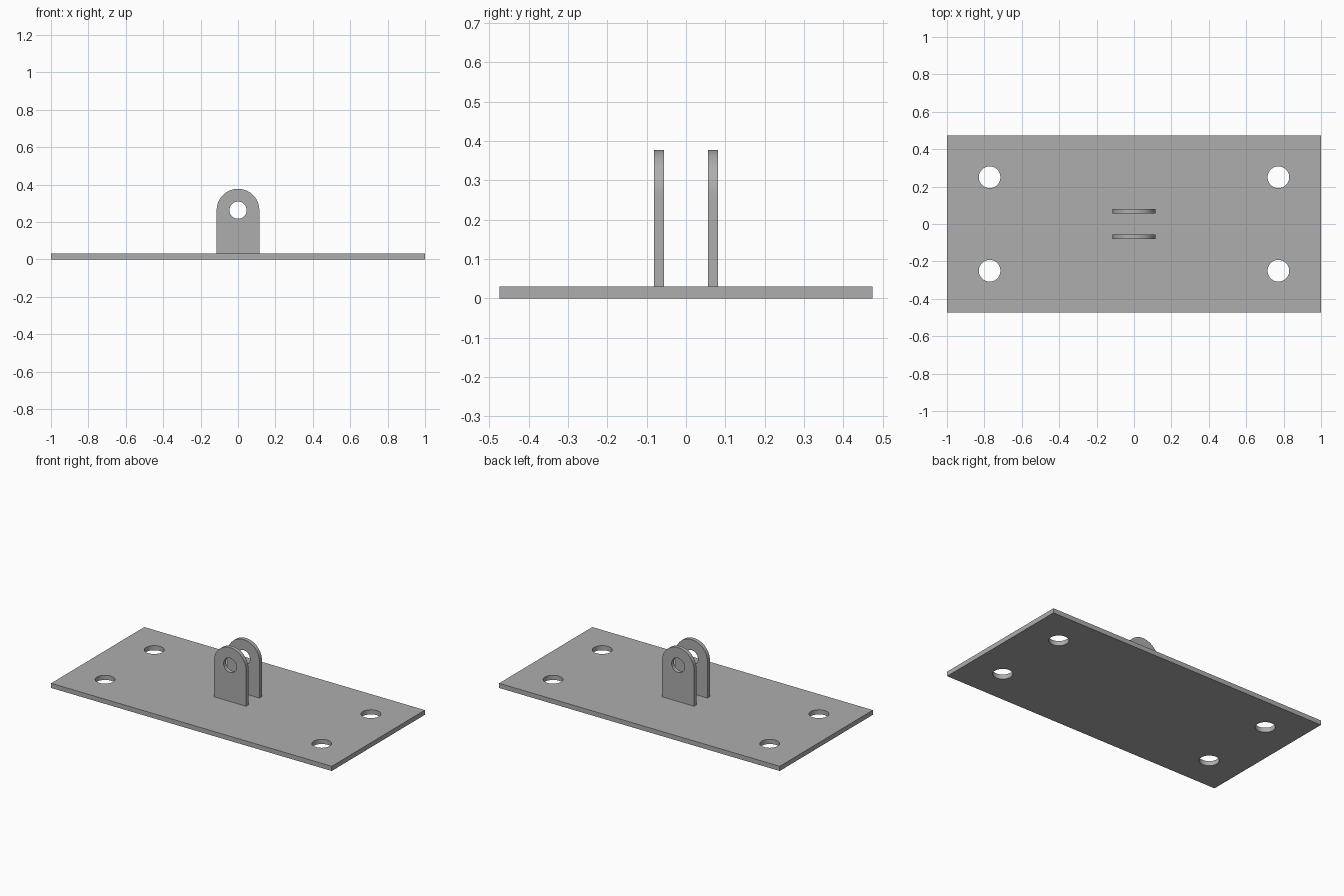
import bpy, bmesh
from math import pi, sin, cos, radians
from mathutils import Matrix

cube = bpy.data.objects.get("Cube")
if cube:
    bpy.data.objects.remove(cube, do_unlink=True)

steel = bpy.data.materials.new("grey_steel")
steel.use_nodes = True
grey = (0.42, 0.42, 0.42, 1)
steel.diffuse_color = grey
steel.node_tree.nodes["Principled BSDF"].inputs["Base Color"].default_value = grey


def arc(cx, cy, r, start=0.0, sweep=2 * pi, steps=48):
    """Points along an arc; a full circle leaves out the repeated end point."""
    count = steps if sweep >= 2 * pi else steps + 1
    return [(cx + r * cos(start + sweep * i / steps),
             cy + r * sin(start + sweep * i / steps)) for i in range(count)]


def cut_sheet(name, outline, holes, thickness, matrix):
    """Flat sheet with round through holes, extruded from its 2D profile."""
    bm = bmesh.new()
    edges = []
    for loop in [outline] + holes:
        verts = [bm.verts.new((x, y, 0)) for x, y in loop]
        edges += [bm.edges.new((v, verts[i - 1])) for i, v in enumerate(verts)]
    bmesh.ops.triangle_fill(bm, use_beauty=True, use_dissolve=False,
                            edges=edges, normal=(0, 0, 1))
    extruded = bmesh.ops.extrude_face_region(bm, geom=bm.faces[:],
                                             use_keep_orig=True)
    top = [g for g in extruded["geom"] if isinstance(g, bmesh.types.BMVert)]
    bmesh.ops.translate(bm, verts=top, vec=(0, 0, thickness))
    bmesh.ops.recalc_face_normals(bm, faces=bm.faces[:])
    bm.transform(matrix)
    mesh = bpy.data.meshes.new(name)
    bm.to_mesh(mesh)
    bm.free()
    mesh.materials.append(steel)
    obj = bpy.data.objects.new(name, mesh)
    bpy.context.collection.objects.link(obj)
    bpy.ops.object.select_all(action="DESELECT")
    obj.select_set(True)
    bpy.context.view_layer.objects.active = obj
    bpy.ops.object.shade_smooth_by_angle(angle=radians(30))
    return obj


# Base plate with four bolt holes
half_x, half_y, plate_t = 1.0, 0.474, 0.03
corners = [(-half_x, -half_y), (half_x, -half_y), (half_x, half_y), (-half_x, half_y)]
bolt_holes = [arc(sx * 0.772, sy * 0.25, 0.058) for sx in (-1, 1) for sy in (-1, 1)]
cut_sheet("base_plate", corners, bolt_holes, plate_t, Matrix())

# Two upright lugs with rounded tops and a pin hole
lug_r, pin_z, lug_t, lug_y = 0.114, 0.263, 0.025, 0.0685
lug_outline = [(-lug_r, plate_t), (lug_r, plate_t)] + arc(0, pin_z, lug_r, 0, pi, 32)
upright = Matrix.Rotation(pi / 2, 4, "X")
for name, side in (("front_lug", -1), ("back_lug", 1)):
    place = Matrix.Translation((0, side * lug_y + lug_t / 2, 0)) @ upright
    cut_sheet(name, lug_outline, [arc(0, pin_z, 0.046)], lug_t, place)
